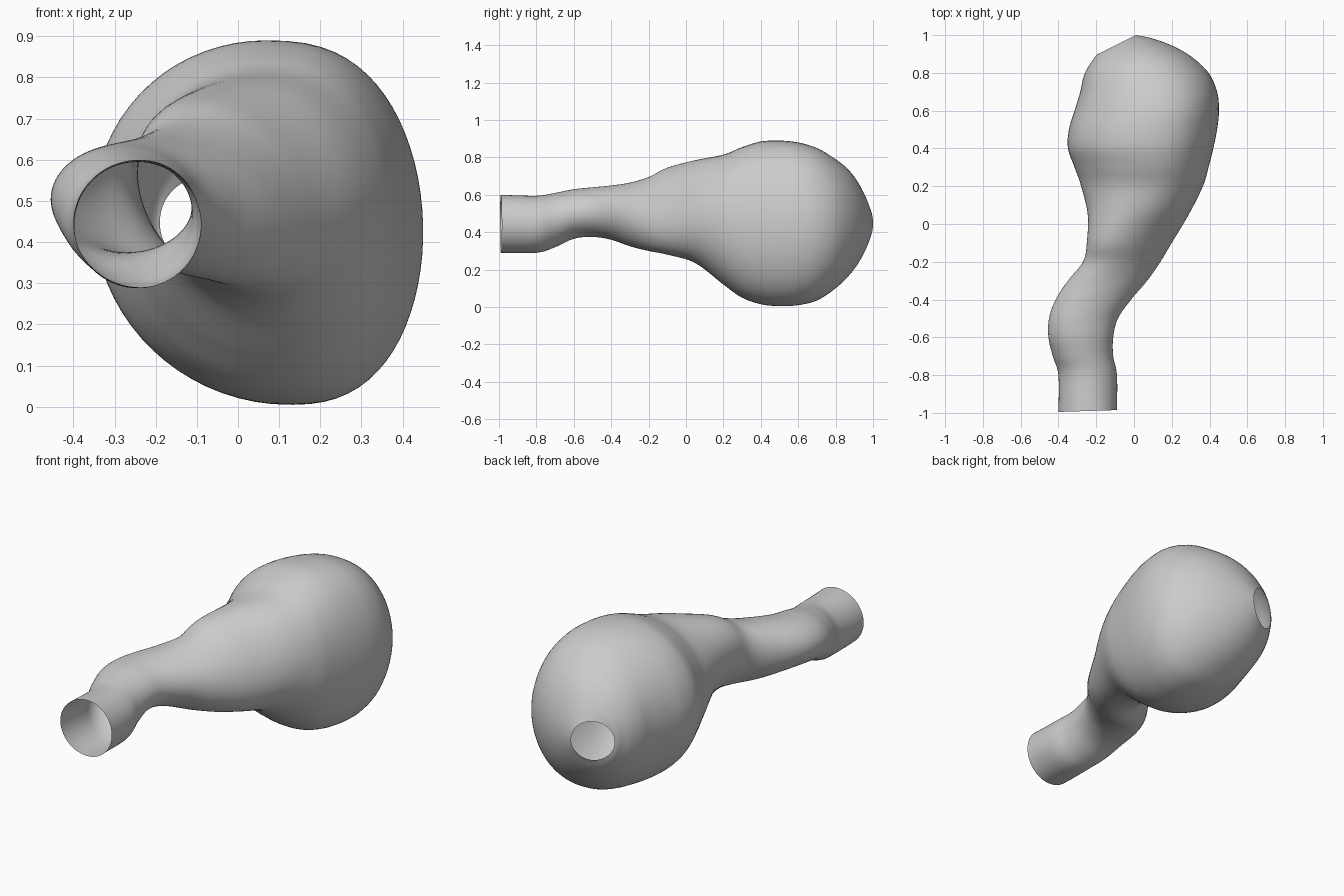
import bpy, bmesh, math
from mathutils import Vector

if "Cube" in bpy.data.objects:
    bpy.data.objects.remove(bpy.data.objects["Cube"], do_unlink=True)

SEGMENTS = 72   # points around each ring
STEPS = 5       # rings lofted between two stations

# Stations along the body: y, left x, right x, low z, high z, tilt of the ring
STATIONS = [
    (-.99, -.40, -.09, .29, .60, .005),
    (-.8, -.40, -.09, .29, .595, 0),
    (-.7, -.43, -.11, .32, .61, 0),
    (-.6, -.453, -.11, .365, .63, 0),
    (-.5, -.45, -.085, .375, .64, 0),
    (-.4, -.415, -.015, .36, .65, 0),
    (-.3, -.35, .07, .325, .665, 0),
    (-.2, -.27, .14, .30, .695, 0),
    (-.1, -.25, .20, .28, .745, 0),
    (.05, -.245, .29, .235, .785, 0),
    (.2, -.28, .365, .12, .815, 0),
    (.3, -.315, .395, .05, .855, 0),
    (.4, -.35, .42, .015, .885, 0),
    (.5, -.345, .44, .005, .89, 0),
    (.6, -.315, .45, .01, .88, 0),
    (.7, -.285, .44, .035, .85, 0),
    (.785, -.27, .395, .09, .80, .015),
    (.855, -.247, .305, .155, .745, .03),
    (.905, -.22, .20, .22, .68, .04),
    (.937, -.203, .09, .285, .61, .047),
    (.95, -.19, .01, .34, .555, .05),
]


def smooth_stations(rows, steps):
    """Pass a smooth spline through the stations."""
    rows = [rows[0]] + list(rows) + [rows[-1]]
    result = []
    for a, b, c, d in zip(rows, rows[1:], rows[2:], rows[3:]):
        for i in range(steps):
            t = i / steps
            result.append([
                q + t / 2 * (r - p + t * (2 * p - 5 * q + 4 * r - s
                                          + t * (3 * (q - r) + s - p)))
                for p, q, r, s in zip(a, b, c, d)])
    result.append(rows[-1])
    return result


def ring_points(station):
    """Oval ring: skewed at the neck, fuller on its right side at the bulb."""
    y, left, right, low, high, tilt = station
    middle, half = (left + right) / 2, (right - left) / 2
    bulge = max(0, math.sin(math.pi * y / .95))
    skew = .05 * bulge + .3 * math.exp(-((y + .12) / .2) ** 2)
    crest = middle + .05 * bulge
    for i in range(SEGMENTS):
        angle = math.tau * i / SEGMENTS
        reach = math.cos(angle + skew)
        if reach > 0:
            x = crest + (right - crest) * reach ** (1 - .22 * bulge)
        else:
            x = crest + (crest - left) * reach
        z = (low + high) / 2 + math.sin(angle) * (high - low) / 2
        yield Vector((x, y + tilt * (x - middle) / half, z))


# Open shell lofted from the neck opening to the hole in the bulb
bm = bmesh.new()
rings = [[bm.verts.new(p) for p in ring_points(s)]
         for s in smooth_stations(STATIONS, STEPS)]
for near, far in zip(rings, rings[1:]):
    for i in range(SEGMENTS):
        j = (i + 1) % SEGMENTS
        bm.faces.new((near[i], near[j], far[j], far[i]))

mesh = bpy.data.meshes.new("hollow_bulb")
bm.to_mesh(mesh)
bm.free()
body = bpy.data.objects.new("hollow_bulb", mesh)
bpy.context.collection.objects.link(body)

# Single plain grey
grey = bpy.data.materials.new("plain grey")
grey.use_nodes = True
colour = (.6, .6, .6, 1)
grey.diffuse_color = colour
grey.node_tree.nodes["Principled BSDF"].inputs["Base Color"].default_value = colour
mesh.materials.append(grey)

bpy.context.view_layer.objects.active = body
body.select_set(True)
bpy.ops.object.shade_smooth_by_angle(angle=math.radians(40))
